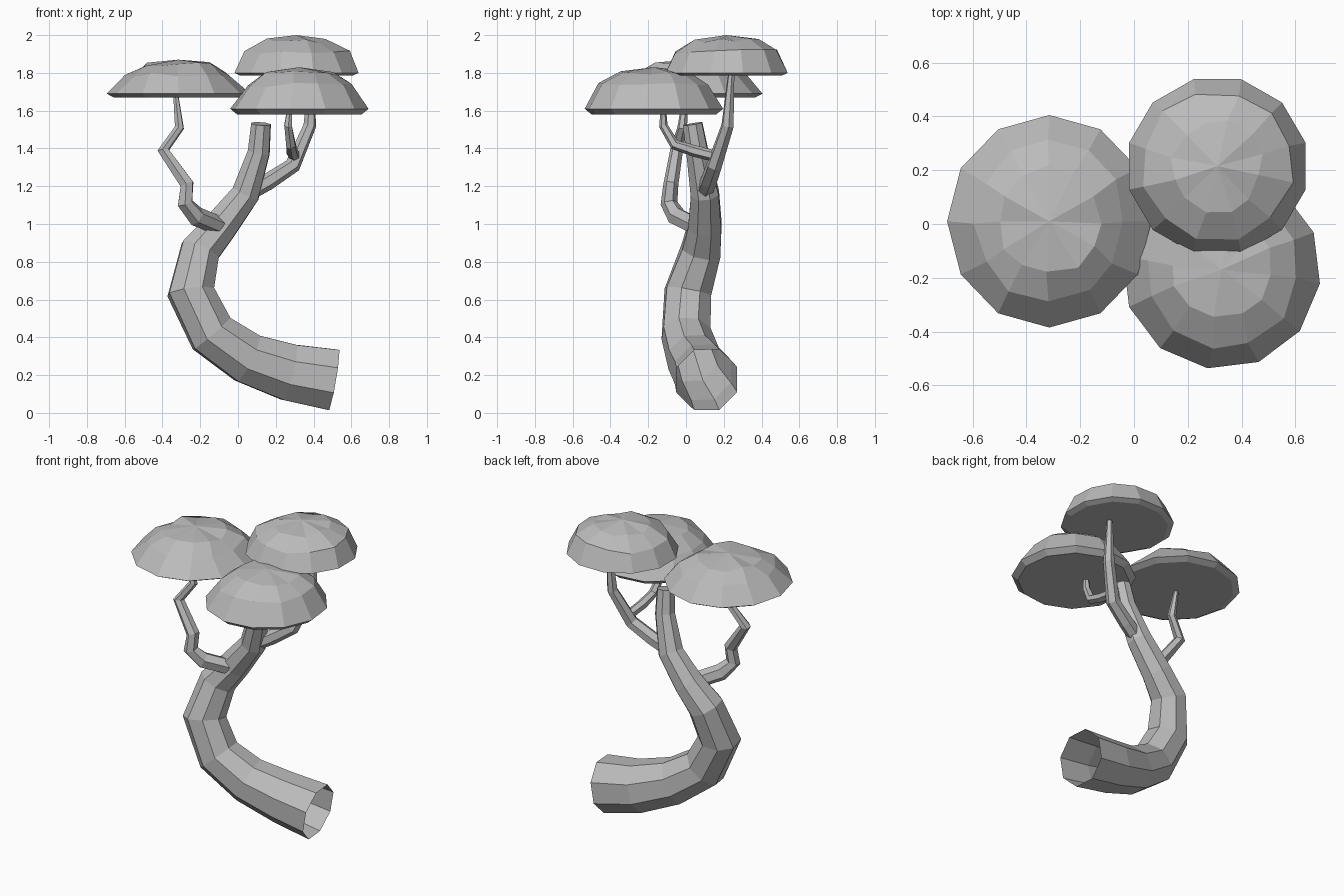
import bpy, bmesh, math, random
from mathutils import Vector

random.seed(4)
if "Cube" in bpy.data.objects:
    bpy.data.objects.remove(bpy.data.objects["Cube"])

grey = bpy.data.materials.new("plain grey")
grey.use_nodes = True
colour = (0.5, 0.5, 0.5, 1)
grey.diffuse_color = colour
grey.node_tree.nodes["Principled BSDF"].inputs["Base Color"].default_value = colour


def finish(bm, name):
    bmesh.ops.recalc_face_normals(bm, faces=bm.faces)
    mesh = bpy.data.meshes.new(name)
    bm.to_mesh(mesh)
    bm.free()
    mesh.materials.append(grey)
    obj = bpy.data.objects.new(name, mesh)
    bpy.context.collection.objects.link(obj)


def bridge(bm, low, high):
    n = len(low)
    for i in range(n):
        j = (i + 1) % n
        bm.faces.new((low[i], low[j], high[j], high[i]))


def tube(name, path, sides, end_cap=True):
    """Faceted tube through (x, y, z, radius) points, open at its start."""
    bm = bmesh.new()
    pts = [Vector(p[:3]) for p in path]
    side = Vector((0, 1, 0))
    previous = None
    for i, p in enumerate(pts):
        along = (pts[min(i + 1, len(pts) - 1)] - pts[max(i - 1, 0)]).normalized()
        side = (side - along * side.dot(along)).normalized()
        other = along.cross(side)
        ring = []
        for k in range(sides):
            a = math.tau * (k + 0.5) / sides
            ring.append(bm.verts.new(p + (side * math.cos(a) + other * math.sin(a)) * path[i][3]))
        if previous:
            bridge(bm, previous, ring)
        previous = ring
    if end_cap:
        bm.faces.new(previous)
    finish(bm, name)


def canopy(name, centre, rx, ry, height, shoulder, turn, sag):
    """Low dome with a shallow, nearly flat underside."""
    bm = bmesh.new()
    cx, cy, cz = centre
    sides = 12
    rings = []
    for r, h in ((0.9, -sag), (1, 0), (shoulder, 0.57 * height), (0.5, 0.86 * height)):
        wobble = 0.012 if h > 0 else 0
        ring = []
        for k in range(sides):
            a = math.tau * k / sides + math.radians(turn)
            ring.append(bm.verts.new((
                cx + rx * r * math.cos(a) + random.uniform(-wobble, wobble),
                cy + ry * r * math.sin(a) + random.uniform(-wobble, wobble),
                cz + h + random.uniform(-wobble, wobble))))
        if rings:
            bridge(bm, rings[-1], ring)
        rings.append(ring)
    bm.faces.new(rings[0])
    top = bm.verts.new((cx, cy, cz + height))
    for k in range(sides):
        bm.faces.new((rings[-1][k], rings[-1][(k + 1) % sides], top))
    finish(bm, name)


# Leaning trunk with a hollow root end
tube("trunk", [
    (0.505, 0.11, 0.175, 0.175), (0.27, 0.09, 0.215, 0.162),
    (0.05, 0.04, 0.29, 0.145), (-0.14, 0.0, 0.42, 0.135),
    (-0.25, 0.01, 0.64, 0.13), (-0.20, 0.08, 0.86, 0.112),
    (-0.09, 0.10, 0.99, 0.095), (0.04, 0.10, 1.16, 0.08),
    (0.11, 0.06, 1.38, 0.062), (0.122, 0.035, 1.53, 0.055)], 8)

# Branches
tube("left_branch", [
    (-0.10, 0.05, 0.99, 0.05), (-0.22, -0.05, 1.04, 0.052),
    (-0.28, -0.09, 1.11, 0.045), (-0.27, -0.08, 1.21, 0.04),
    (-0.395, -0.05, 1.39, 0.034), (-0.31, -0.02, 1.51, 0.026),
    (-0.33, 0.0, 1.69, 0.014)], 6)
tube("back_branch", [
    (0.08, 0.10, 1.18, 0.045), (0.16, 0.12, 1.225, 0.045),
    (0.29, 0.15, 1.31, 0.042), (0.38, 0.22, 1.52, 0.034),
    (0.39, 0.24, 1.80, 0.017)], 6)
tube("front_branch", [
    (0.30, 0.15, 1.36, 0.03), (0.285, 0.05, 1.385, 0.031),
    (0.28, -0.06, 1.42, 0.028), (0.265, -0.12, 1.52, 0.023),
    (0.275, -0.12, 1.62, 0.014)], 6)

# Canopies
canopy("left_canopy", (-0.315, 0.01, 1.69), 0.38, 0.395, 0.18, 0.74, 0, 0.02)
canopy("back_canopy", (0.31, 0.215, 1.80), 0.34, 0.335, 0.20, 0.84, 15, 0.015)
canopy("front_canopy", (0.325, -0.17, 1.61), 0.37, 0.37, 0.22, 0.77, -8, 0.03)
